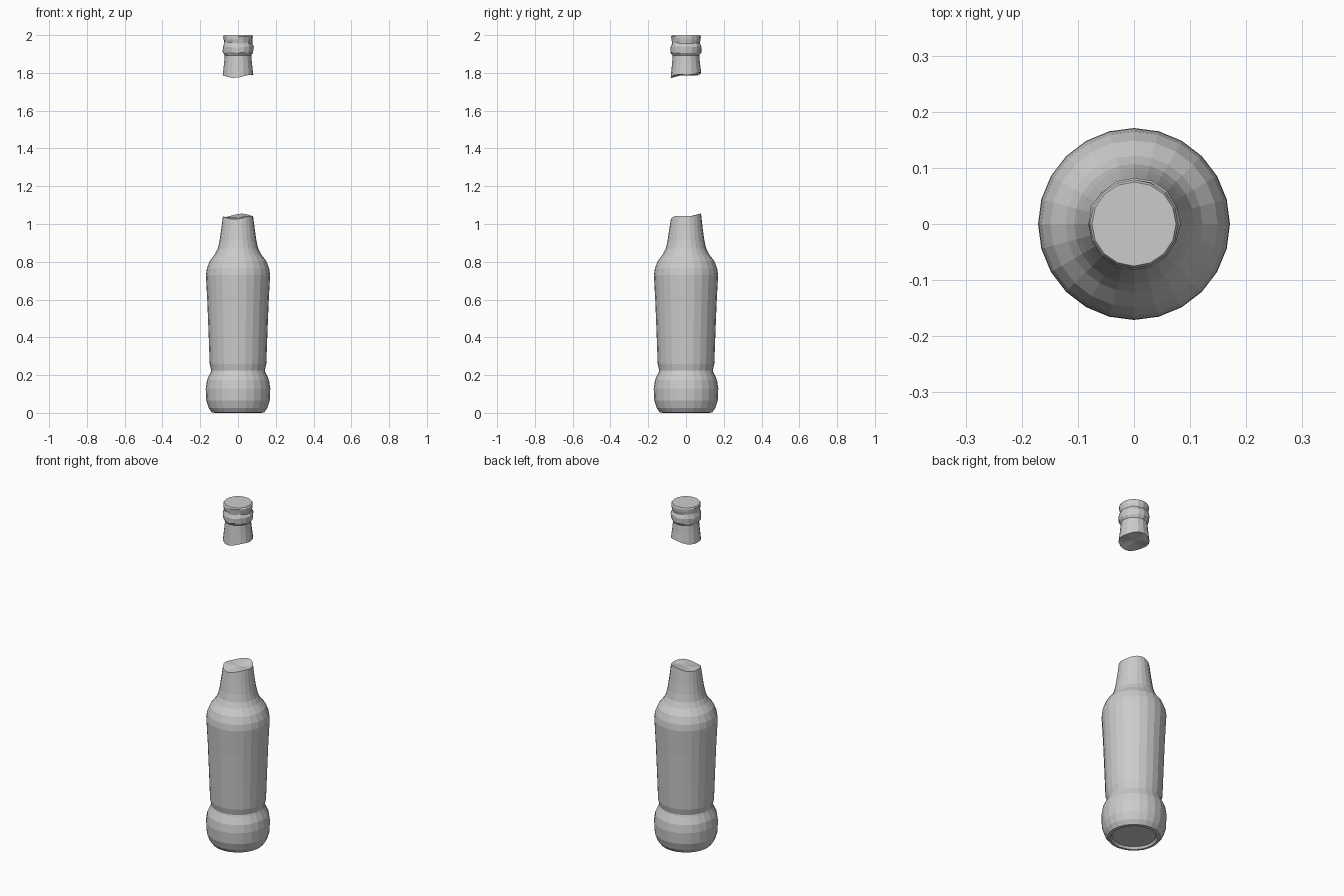
import bpy, bmesh, math, random

if "Cube" in bpy.data.objects:
    bpy.data.objects.remove(bpy.data.objects["Cube"])

random.seed(4)


def lathe(name, profile, sides, bottom_z, top_z, offset=lambda i, a: (0, 0)):
    """Spin (radius, z) rings; offset gives (dr, dz) per ring and angle."""
    bm = bmesh.new()
    rings = []
    for i, (r, z) in enumerate(profile):
        ring = []
        for k in range(sides):
            a = 2 * math.pi * k / sides
            dr, dz = offset(i, a)
            ring.append(bm.verts.new(((r + dr) * math.cos(a), (r + dr) * math.sin(a), z + dz)))
        rings.append(ring)
    for lo, hi in zip(rings, rings[1:]):
        for k in range(sides):
            n = (k + 1) % sides
            bm.faces.new((lo[k], lo[n], hi[n], hi[k]))
    # close both ends with a fan to a centre point
    for ring, z in ((rings[0], bottom_z), (rings[-1], top_z)):
        c = bm.verts.new((0, 0, z))
        for k in range(sides):
            bm.faces.new((ring[k], ring[(k + 1) % sides], c))
    bmesh.ops.recalc_face_normals(bm, faces=bm.faces)
    mesh = bpy.data.meshes.new(name)
    bm.to_mesh(mesh)
    bm.free()
    obj = bpy.data.objects.new(name, mesh)
    bpy.context.collection.objects.link(obj)
    return obj


# jagged break line: highest toward the back right
def crack(a):
    return 0.010 * math.cos(a - math.radians(65)) + 0.005 * math.cos(3 * a + 2.2)


# lower bottle: recessed base, foot bulge, waist groove, tapered body, neck
body = [(0.115, 0.012), (0.122, 0.0), (0.138, 0.002), (0.155, 0.025), (0.168, 0.065),
        (0.171, 0.13), (0.164, 0.175), (0.145, 0.215), (0.142, 0.224), (0.150, 0.26),
        (0.155, 0.40), (0.162, 0.58), (0.170, 0.73), (0.165, 0.765), (0.149, 0.805),
        (0.122, 0.84), (0.107, 0.87), (0.098, 0.91), (0.089, 0.97), (0.080, 1.04)]
lathe("bottle_body", body, 24, 0.012, 1.036,
      lambda i, a: (0, crack(a)) if i == len(body) - 1 else (0, 0))


# broken-off mouth: jagged lower edge, slightly irregular crimped collar
def mouth_offset(i, a):
    if i == 0:
        return 0, crack(a)
    if i in (3, 4, 5, 6):
        return random.uniform(-0.002, 0.002), random.uniform(-0.004, 0.004)
    return 0, 0


mouth = [(0.081, 1.788), (0.074, 1.85), (0.070, 1.893), (0.080, 1.908), (0.082, 1.938),
         (0.074, 1.958), (0.078, 1.978), (0.079, 1.992), (0.075, 2.0)]
lathe("bottle_mouth", mouth, 16, 1.795, 2.0, mouth_offset)
